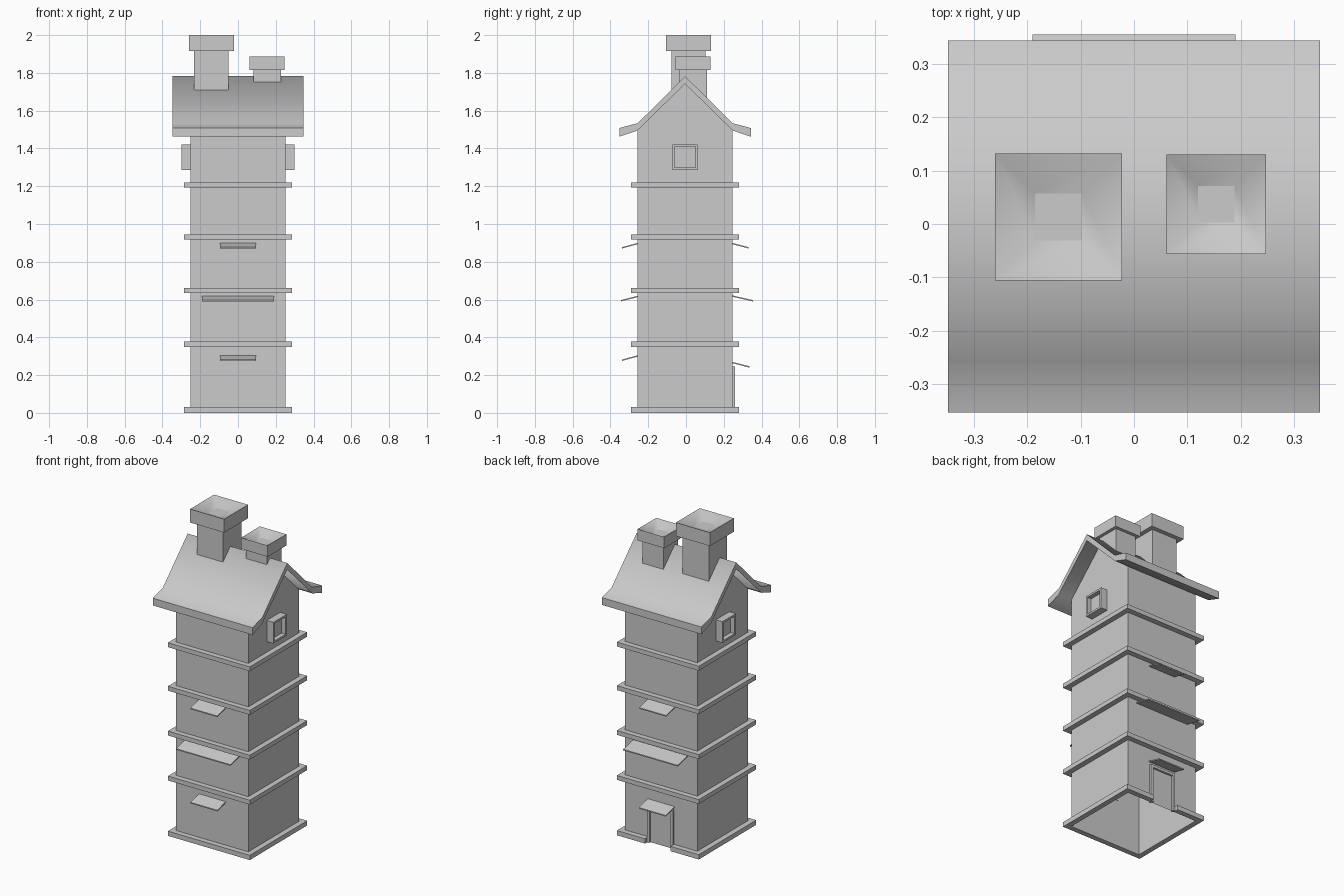
import bpy, bmesh
from mathutils import Matrix

cube = bpy.data.objects.get("Cube")
if cube:
    bpy.data.objects.remove(cube)

stone = bpy.data.materials.new("pale_grey")
stone.use_nodes = True
GREY = (0.6, 0.6, 0.6, 1)
stone.diffuse_color = GREY
stone.node_tree.nodes["Principled BSDF"].inputs["Base Color"].default_value = GREY

YC = -0.005          # tower centre line in y
WALL, LEDGE = 0.252, 0.286


def finish(name, bm, smooth=None, drop=None):
    bmesh.ops.recalc_face_normals(bm, faces=bm.faces)
    bm.normal_update()
    for f in bm.faces:
        f.smooth = bool(smooth and smooth(f))
    if drop:
        bmesh.ops.delete(bm, geom=[f for f in bm.faces if drop(f)], context='FACES')
    mesh = bpy.data.meshes.new(name)
    bm.to_mesh(mesh)
    bm.free()
    mesh.materials.append(stone)
    obj = bpy.data.objects.new(name, mesh)
    bpy.context.collection.objects.link(obj)
    return obj


def prism(name, points, axis, lo, hi, **kw):
    """Extrude a 2D outline along the given axis (0, 1 or 2)."""
    bm = bmesh.new()
    place = lambda a, b: [a, b][:axis] + [lo] + [a, b][axis:]
    face = bm.faces.new([bm.verts.new(place(a, b)) for a, b in points])
    ext = bmesh.ops.extrude_face_region(bm, geom=[face], use_keep_orig=True)
    for v in ext["geom"]:
        if isinstance(v, bmesh.types.BMVert):
            v.co[axis] = hi
    return finish(name, bm, **kw)


def loft(name, loops, closed=False, matrix=None, **kw):
    """Join rectangles given as (centre x, centre y, half x, half y, z)."""
    bm = bmesh.new()
    rows = [[bm.verts.new((cx + sx * hx, cy + sy * hy, z))
             for sx, sy in ((-1, -1), (1, -1), (1, 1), (-1, 1))]
            for cx, cy, hx, hy, z in loops]
    pairs = list(zip(rows, rows[1:]))
    if closed:
        pairs.append((rows[-1], rows[0]))
    else:
        bm.faces.new(rows[0])
        bm.faces.new(rows[-1])
    for a, b in pairs:
        for i in range(4):
            j = (i + 1) % 4
            bm.faces.new((a[i], a[j], b[j], b[i]))
    if matrix:
        bm.transform(matrix)
    return finish(name, bm, **kw)


def mirrored(half):
    """Complete a half outline that starts and ends on the centre line."""
    return [(YC + y, z) for y, z in half] + [(YC - y, z) for y, z in reversed(half) if y > 0]


# Hollow tower with gabled ends, open underneath
prism("tower_walls", mirrored([(0, 1.745), (WALL, 1.495), (WALL, 0)]), 0, -WALL, WALL,
      drop=lambda f: f.normal.z < -0.9)

# Storey ledges
for i, z in enumerate((0.35, 0.634, 0.917, 1.192)):
    loft(f"ledge_{i + 1}", [(0, YC, r, r, h) for r, h in
         ((WALL, z), (LEDGE, z), (LEDGE, z + 0.028), (WALL, z + 0.028))], closed=True)

# Base ledge, broken at the doorway
DOOR = 0.09
outline = [(DOOR, WALL), (DOOR, LEDGE), (LEDGE, LEDGE), (LEDGE, -LEDGE), (-LEDGE, -LEDGE),
           (-LEDGE, LEDGE), (-DOOR, LEDGE), (-DOOR, WALL), (-WALL, WALL), (-WALL, -WALL),
           (WALL, -WALL), (WALL, WALL)]
prism("base_ledge", [(x, y + YC) for x, y in outline], 2, 0, 0.03)

# Door surround on the back wall
JAMB = DOOR - 0.016
prism("door_frame", [(-DOOR, 0), (-DOOR, 0.245), (DOOR, 0.245), (DOOR, 0), (JAMB, 0),
                     (JAMB, 0.228), (-JAMB, 0.228), (-JAMB, 0)], 1, 0.24, 0.26)

# Roof with flared eaves
prism("roof", mirrored([(0, 1.783), (0.25, 1.534), (0.348, 1.508), (0.348, 1.462),
                        (0.252, 1.495), (0, 1.742)][:4])[:4]
      + [(YC + y, z) for y, z in ((0.252, 1.495), (0, 1.742), (-0.252, 1.495))]
      + [(YC - y, z) for y, z in ((0.348, 1.462), (0.348, 1.508), (0.25, 1.534))],
      0, -0.348, 0.348, smooth=lambda f: abs(f.normal.z) > 0.5)


# Chimneys with a flared cap and a funnel opening
def chimney(name, cx, cy, stack, cap, hole, base, cap_z, top):
    sizes = ((stack, base), (stack, cap_z), (cap, cap_z), (cap, top), (hole, top - 0.035))
    loft(name, [(cx, cy, r, r, z) for r, z in sizes],
         smooth=lambda f: 0.1 < f.normal.z < 0.99)


chimney("large_chimney", -0.141, 0.013, 0.091, 0.119, 0.044, 1.6, 1.915, 2.0)
chimney("small_chimney", 0.154, 0.037, 0.073, 0.093, 0.034, 1.6, 1.815, 1.886)

# Gable windows: box frames with a recessed pane
for side, sign in (("left", 1), ("right", -1)):
    turn = Matrix(((0, 0, sign, 0), (0, 1, 0, YC), (1, 0, 0, 1.354), (0, 0, 0, 1)))
    loft(f"{side}_gable_window", [(0, 0, r, r, d) for r, d in
         ((0.067, 0.24), (0.067, 0.298), (0.055, 0.298), (0.055, 0.27))], matrix=turn)

# Sloping awnings: side, half width, reach, height at wall, height at lip
awnings = [(-1, 0.094, 0.34, 0.305, 0.275), (-1, 0.19, 0.345, 0.62, 0.59),
           (-1, 0.094, 0.34, 0.9, 0.87), (1, 0.094, 0.335, 0.27, 0.24),
           (1, 0.19, 0.355, 0.622, 0.59), (1, 0.094, 0.332, 0.9, 0.87)]
for i, (s, w, reach, high, low) in enumerate(awnings):
    wall_y, t = YC + s * (WALL - 0.002), 0.007
    prism(f"{'front' if s < 0 else 'back'}_awning_{i % 3 + 1}",
          [(wall_y, high), (s * reach, low + t), (s * reach, low), (wall_y, high - t)],
          0, -w, w)
